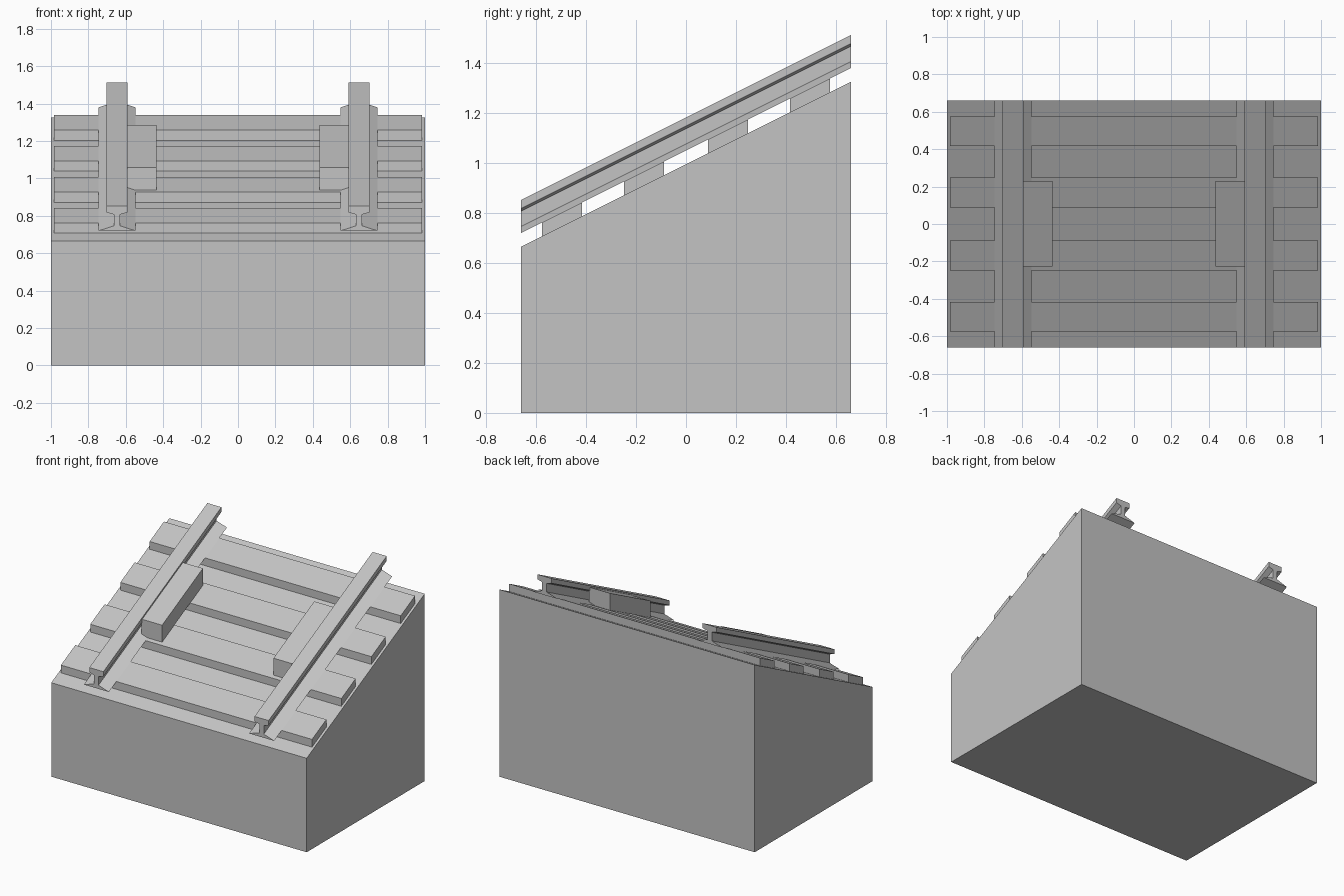
import bpy, bmesh

if "Cube" in bpy.data.objects:
    bpy.data.objects.remove(bpy.data.objects["Cube"])

SLOPE, MID = 0.5, 0.995      # ramp surface: z = MID + SLOPE * y
HALF_LEN = 0.66

grey = bpy.data.materials.new("plain_grey")
grey.diffuse_color = (0.55, 0.55, 0.55, 1)
grey.use_nodes = True
grey.node_tree.nodes["Principled BSDF"].inputs["Base Color"].default_value = grey.diffuse_color


def sweep(name, profile, y0, y1, flat_bottom=False):
    """Extrude an (x, height above ramp) profile up the slope, with upright ends."""
    bm = bmesh.new()

    def ring(y):
        return [bm.verts.new((x, y, 0 if flat_bottom and h < 0 else MID + SLOPE * y + h))
                for x, h in profile]
    a, b = ring(y0), ring(y1)
    n = len(profile)
    bm.faces.new(a)
    bm.faces.new(b[::-1])
    for i in range(n):
        j = (i + 1) % n
        bm.faces.new((a[j], a[i], b[i], b[j]))
    bmesh.ops.recalc_face_normals(bm, faces=bm.faces)
    mesh = bpy.data.meshes.new(name)
    bm.to_mesh(mesh)
    bm.free()
    mesh.materials.append(grey)
    obj = bpy.data.objects.new(name, mesh)
    bpy.context.collection.objects.link(obj)
    return obj


def box(x0, x1, h0, h1):
    return [(x0, h0), (x1, h0), (x1, h1), (x0, h1)]


# Wedge-shaped ground block
sweep("ramp_base", box(-1, 1, -1, 0), -HALF_LEN, HALF_LEN, flat_bottom=True)

# Four cross ties
for i, y in enumerate((-0.496, -0.168, 0.168, 0.496)):
    sweep(f"sleeper_{i + 1}", box(-0.983, 0.983, 0, 0.055), y - 0.08, y + 0.08)

# Rail section: flange, web and head (half profile, mirrored)
half = [(0.098, 0.055), (0.017, 0.081), (0.017, 0.142), (0.055, 0.153), (0.055, 0.187)]
section = half + [(-x, h) for x, h in reversed(half)]

for side, label in ((-1, "left"), (1, "right")):
    sweep(f"rail_{label}", [(side * 0.647 + x, h) for x, h in section], -HALF_LEN, HALF_LEN)
    # Block on the inner side of the rail
    sweep(f"inner_block_{label}",
          [(side * x, h) for x, h in box(0.436, 0.597, 0.055, 0.175)], -0.226, 0.23)
